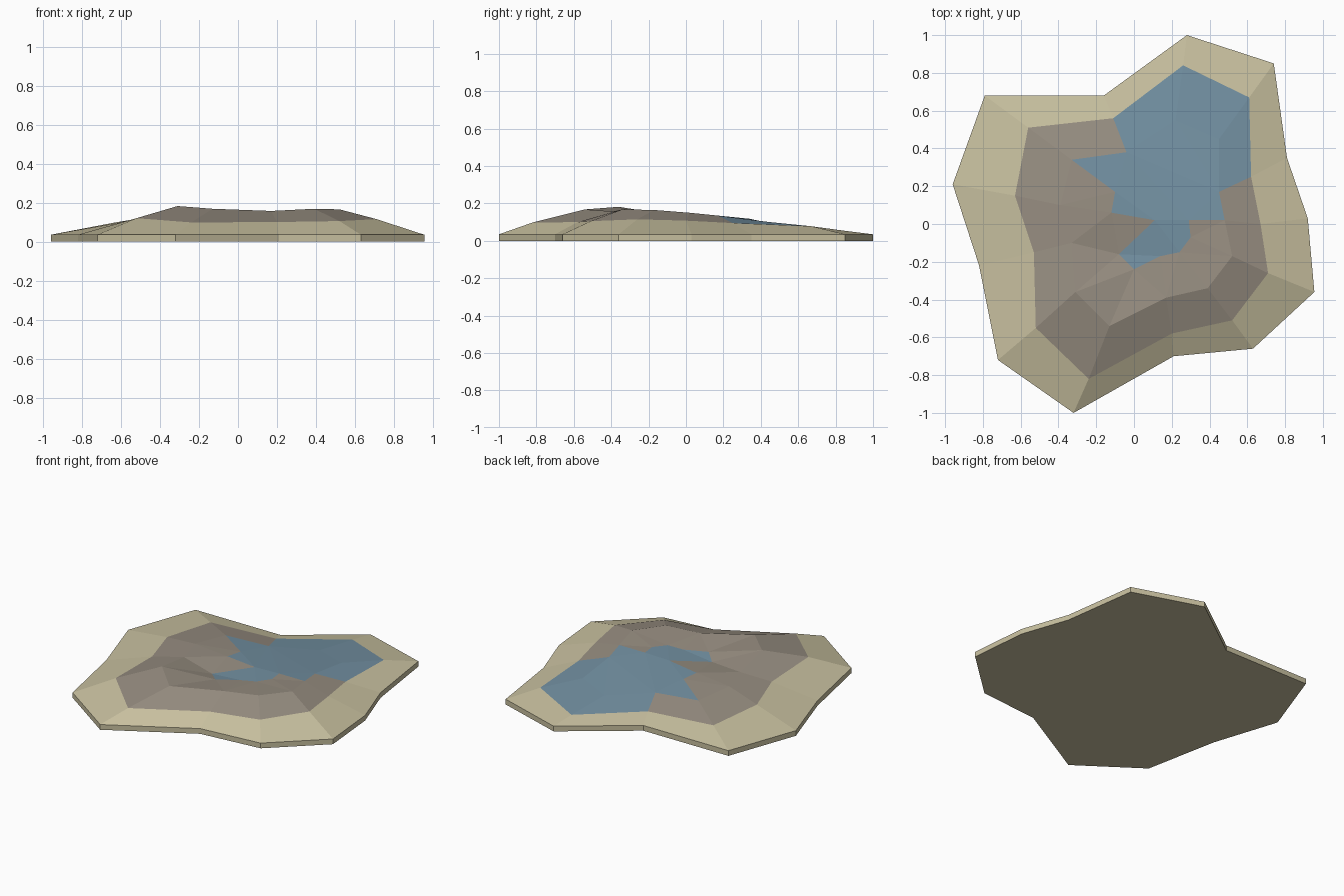
import bpy, bmesh
from mathutils import Vector
from mathutils.geometry import delaunay_2d_cdt

if "Cube" in bpy.data.objects:
    bpy.data.objects.remove(bpy.data.objects["Cube"])

RIM = 0.035  # height of the flat outer edge

# Outline, slope break and plateau edge: matching rings of 13 points, clockwise from the back
outer = [(.28, 1), (.74, .85), (.81, .35), (.92, .03), (.955, -.36), (.63, -.66), (.21, -.70),
         (-.32, -1), (-.72, -.72), (-.82, -.22), (-.96, .21), (-.79, .68), (-.16, .68)]
middle = [(.26, .84, .055), (.61, .67, .078), (.62, .25, .095), (.67, 0, .108), (.71, -.26, .115),
          (.52, -.51, .105), (.20, -.58, .10), (-.24, -.82, .098), (-.52, -.55, .12),
          (-.53, -.15, .11), (-.63, .15, .098), (-.56, .51, .078), (-.11, .56, .07)]
inner = [(.22, .55, .085), (.45, .45, .10), (.45, .17, .135), (.48, .02, .15), (.52, -.17, .165),
         (.39, -.34, .168), (.17, -.39, .157), (-.13, -.54, .168), (-.31, -.36, .182),
         (-.33, -.10, .14), (-.39, .10, .137), (-.33, .34, .118), (-.04, .38, .108)]
# Shoreline across the plateau, from its left edge to its right edge
shore = [(-.10, .17, .135), (-.12, .06, .14), (.11, .02, .145), (-.08, -.16, .118), (0, -.24, .133),
         (.14, -.17, .138), (.24, -.15, .148), (.30, -.07, .15), (.29, .02, .15)]
N = len(outer)
rim = [(x, y, RIM) for x, y in outer]
base = [(x, y, 0) for x, y in outer]


def material(name, rgb):
    m = bpy.data.materials.new(name)
    m.diffuse_color = (*rgb, 1)
    m.use_nodes = True
    m.node_tree.nodes["Principled BSDF"].inputs["Base Color"].default_value = m.diffuse_color
    return m


def part(name, polys, mat):
    """Weld a list of polygons into one flat-shaded object."""
    bm = bmesh.new()
    for poly in polys:
        bm.faces.new([bm.verts.new(p) for p in poly])
    bmesh.ops.remove_doubles(bm, verts=bm.verts[:], dist=0.0005)
    me = bpy.data.meshes.new(name)
    bm.to_mesh(me)
    bm.free()
    me.materials.append(mat)
    bpy.context.collection.objects.link(bpy.data.objects.new(name, me))


def band(low, high, sectors):
    """Quads between two rings, facing outward and up."""
    return [(low[(i + 1) % N], low[i], high[i], high[(i + 1) % N]) for i in sectors]


def fill(loop):
    """Triangles filling an outline, facing up."""
    flat = [Vector(p[:2]) for p in loop]
    out = delaunay_2d_cdt(flat, [], [list(range(len(loop)))], 1, 1e-5)
    tris = []
    for f in out[2]:
        tri = [loop[out[3][v][0]] for v in f]
        a, b, c = (Vector(p) for p in tri)
        tris.append(tri if (b - a).cross(c - a).z > 0 else tri[::-1])
    return tris


sand = material("sand", (.58, .53, .35))
rock = material("rock", (.31, .27, .22))
water = material("water", (.17, .28, .36))

# Sandy slab: underside, vertical edge and beach slope
part("sand_beach", [base] + band(base, rim, range(N)) + band(rim, middle, range(N)), sand)

# Rocky slopes and plateau
rock_loop = [inner[i] for i in range(3, 12)] + shore
part("rock_ground", band(middle, inner, range(2, 12)) + fill(rock_loop), rock)

# Lake running down to the back beach
lake_loop = [inner[i] for i in (11, 12, 0, 1, 2, 3)] + shore[::-1]
part("lake_water", band(middle, inner, (12, 0, 1)) + fill(lake_loop), water)
